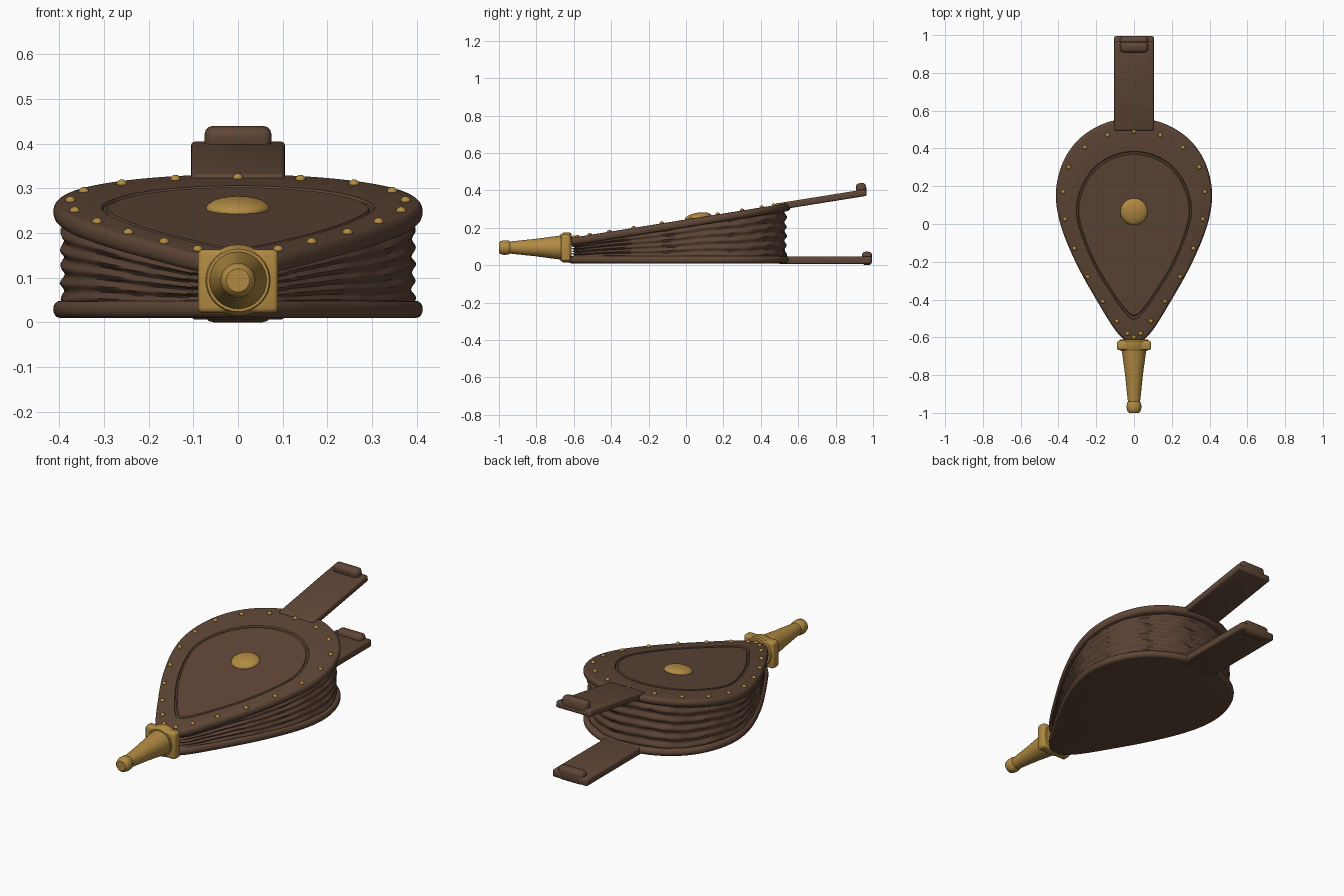
import bpy, bmesh, math
from mathutils import Vector

cube = bpy.data.objects.get("Cube")
if cube:
    bpy.data.objects.remove(cube, do_unlink=True)


def material(name, color):
    m = bpy.data.materials.new(name)
    m.diffuse_color = (*color, 1)
    m.use_nodes = True
    m.node_tree.nodes["Principled BSDF"].inputs["Base Color"].default_value = (*color, 1)
    return m


wood = material("brown wood", (0.115, 0.062, 0.038))
leather = material("brown leather", (0.105, 0.056, 0.036))
brass = material("brass", (0.44, 0.255, 0.055))

SLOPE = 0.16
TILT = math.atan(SLOPE)


def lid(y):
    """Height of the sloping upper board's top surface."""
    return 0.145 + SLOPE * (y + 0.62)


def finish(bm, name, mat, angle=35):
    bmesh.ops.recalc_face_normals(bm, faces=bm.faces)
    me = bpy.data.meshes.new(name)
    bm.to_mesh(me)
    bm.free()
    me.materials.append(mat)
    me.shade_smooth()
    me.set_sharp_from_angle(angle=math.radians(angle))
    ob = bpy.data.objects.new(name, me)
    bpy.context.collection.objects.link(ob)
    return ob


def loft(name, rings, mat, angle=35):
    """Skin a stack of equal closed rings and cap both ends."""
    bm = bmesh.new()
    rows = [[bm.verts.new(p) for p in r] for r in rings]
    n = len(rows[0])
    for a, b in zip(rows, rows[1:]):
        for i in range(n):
            j = (i + 1) % n
            bm.faces.new((a[i], a[j], b[j], b[i]))
    bm.faces.new(rows[0][::-1])
    bm.faces.new(rows[-1])
    return finish(bm, name, mat, angle)


def teardrop(half, steps=8):
    """Mirror half an outline and smooth it into a closed curve."""
    pts = [Vector(p) for p in half]
    pts += [Vector((-p.x, p.y)) for p in pts[-2:0:-1]]
    n, out = len(pts), []
    for i in range(n):
        a, b, c, d = (pts[(i + k) % n] for k in (-1, 0, 1, 2))
        for s in range(steps):
            t = s / steps
            out.append(0.5 * (2 * b + (c - a) * t + (2 * a - 5 * b + 4 * c - d) * t**2
                              + (3 * b - a - 3 * c + d) * t**3))
    return out


outline = teardrop([(0, .56), (.15, .535), (.285, .455), (.375, .33), (.413, .17),
                    (.39, 0), (.31, -.2), (.2, -.4), (.085, -.58), (0, -.635)])
inlay = teardrop([(0, .385), (.12, .36), (.22, .29), (.285, .18), (.305, .06),
                  (.27, -.08), (.2, -.24), (.1, -.4), (.035, -.485), (0, -.505)])


def ring(shape, scale, height):
    return [(p.x * scale, p.y * scale, height(p.y * scale)) for p in shape]


def rounded_edge(top, thick):
    """Rings of a board with a half-round rim."""
    rings = []
    for k in range(9):
        a = -math.pi / 2 + math.pi * k / 8
        dz = thick / 2 * (math.sin(a) - 1)
        rings.append(ring(outline, 1 - 0.035 * (1 - math.cos(a)),
                          lambda y, dz=dz: top(y) + dz))
    return rings


# Boards: plain below, sloping with a grooved panel above
loft("lower_board", rounded_edge(lambda y: 0.048, 0.038), wood)
groove = [ring(inlay, s, lambda y, d=d: lid(y) + d)
          for s, d in ((1, 0), (.99, -.006), (.965, -.006), (.955, -.001))]
loft("upper_board", rounded_edge(lid, 0.042) + groove, wood, 25)

# Pleated leather body between the boards
pleats = []
ROWS = 30
for r in range(ROWS + 1):
    t = r / ROWS
    row = []
    for i, p in enumerate(outline):
        a = math.tau * i / len(outline)
        fold = math.sin(math.tau * 5 * t + 0.5 * math.sin(7 * a))
        s = 0.95 + 0.015 * fold * (0.8 + 0.2 * math.sin(11 * a))
        s += 0.003 * math.sin(23 * a + 17 * t)
        y = p.y * s
        row.append((p.x * s, y, 0.044 + t * (lid(y) - 0.036 - 0.044)))
    pleats.append(row)
loft("leather_pleats", pleats, leather, 50)


def block(name, size, loc, mat, bevel, tilt=0):
    bm = bmesh.new()
    bmesh.ops.create_cube(bm, size=1)
    bmesh.ops.scale(bm, vec=size, verts=bm.verts)
    bmesh.ops.bevel(bm, geom=bm.edges[:], offset=bevel, segments=3, profile=0.5,
                    affect='EDGES')
    ob = finish(bm, name, mat)
    ob.location = loc
    ob.rotation_euler.x = tilt
    return ob


# Handles with a raised grip bar at the end
block("upper_handle", (.21, .475, .036), (0, .73, lid(.73) - .01), wood, .01, TILT)
block("upper_grip", (.15, .055, .062), (0, .937, .408), wood, .02, TILT)
block("lower_handle", (.21, .5, .04), (0, .745, .026), wood, .01)
block("lower_grip", (.15, .055, .072), (0, .968, .036), wood, .02)


def turned(name, profile, z, sides=32):
    """Turn (radius, y) points about a horizontal axis."""
    rings = []
    for radius, y in profile:
        rings.append([(radius * math.cos(math.tau * k / sides), y,
                       z + radius * math.sin(math.tau * k / sides))
                      for k in range(sides)])
    return loft(name, rings, brass)


# Nozzle with square flange
block("nozzle_flange", (.18, .05, .142), (0, -.643, .092), brass, .012)
turned("nozzle_collar", [(.074, -.612), (.08, -.62), (.08, -.655), (.07, -.672)], .094)
turned("nozzle", [(.066, -.65), (.062, -.69), (.047, -.8), (.034, -.925), (.032, -.94),
                  (.038, -.95), (.039, -.975), (.034, -.993), (.026, -1)], .094)


def dome(name, x, y, radius, height, segments):
    bm = bmesh.new()
    bmesh.ops.create_uvsphere(bm, u_segments=segments, v_segments=segments // 2, radius=1)
    bmesh.ops.scale(bm, vec=(radius, radius, height), verts=bm.verts)
    ob = finish(bm, name, brass, 60)
    ob.location = (x, y, lid(y))
    ob.rotation_euler.x = TILT


# Centre boss and rim studs
dome("centre_boss", 0, .065, .072, .026, 32)
studs = [(0, .49), (.14, .47), (.26, .405), (.345, .3), (.375, .17), (.365, .025),
         (.315, -.13), (.245, -.28), (.165, -.41), (.09, -.515), (.035, -.58), (0, -.6)]
for x, y in studs:
    for side in ((1, -1) if x else (1,)):
        dome("rim_stud", side * x, y, .012, .011, 12)
